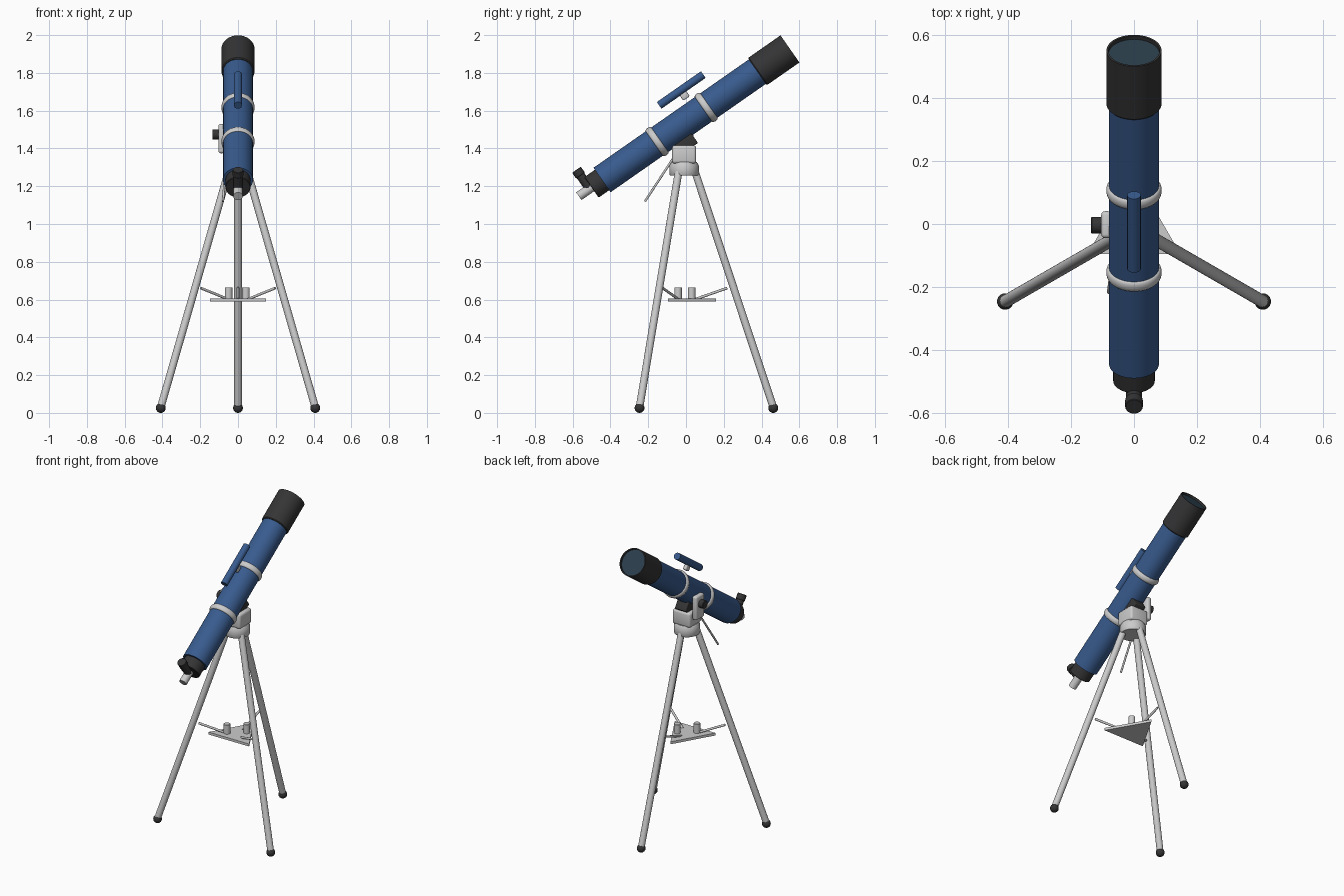
import bpy, bmesh, math
from mathutils import Vector, Matrix

if "Cube" in bpy.data.objects:
    bpy.data.objects.remove(bpy.data.objects["Cube"])

def material(name, rgb):
    m = bpy.data.materials.new(name)
    m.diffuse_color = (*rgb, 1)
    m.use_nodes = True
    m.node_tree.nodes["Principled BSDF"].inputs["Base Color"].default_value = m.diffuse_color
    return m

BLUE = material("blue_paint", (0.04, 0.105, 0.27))
BLACK = material("black_plastic", (0.035, 0.035, 0.037))
GLASS = material("lens_glass", (0.025, 0.05, 0.075))

# Frame of the tilted optical tube: local y runs along the tube, local z is its upper side
TILT = Matrix.Translation((0, 0, 1.543)) @ Matrix.Rotation(math.radians(34.9), 4, 'X')

def on_tube(t, n=0, x=0):
    return TILT @ Vector((x, t, n))

def finish(name, bm, mat, smooth=True):
    bmesh.ops.remove_doubles(bm, verts=bm.verts, dist=1e-5)
    bmesh.ops.recalc_face_normals(bm, faces=bm.faces)
    me = bpy.data.meshes.new(name)
    bm.to_mesh(me)
    bm.free()
    ob = bpy.data.objects.new(name, me)
    bpy.context.collection.objects.link(ob)
    if mat:
        me.materials.append(mat)
    if smooth:
        bpy.ops.object.select_all(action='DESELECT')
        ob.select_set(True)
        bpy.context.view_layer.objects.active = ob
        bpy.ops.object.shade_smooth_by_angle(angle=math.radians(35))
    return ob

def lathe(name, profile, origin, axis, mat=None, n=48, closed=False):
    """Turn a (radius, height) profile about an axis."""
    bm = bmesh.new()
    frame = Matrix.Translation(origin) @ Vector(axis).to_track_quat('Z', 'Y').to_matrix().to_4x4()
    rings = [[bm.verts.new(frame @ Vector((r * math.cos(k * math.tau / n), r * math.sin(k * math.tau / n), h)))
              for k in range(n)] for r, h in profile]
    pairs = list(zip(rings, rings[1:])) + ([(rings[-1], rings[0])] if closed else [])
    for a, b in pairs:
        for k in range(n):
            j = (k + 1) % n
            bm.faces.new((a[k], a[j], b[j], b[k]))
    return finish(name, bm, mat)

def rod(name, a, b, r, mat=None, n=24, r2=None, chamfer=0.0):
    a, b = Vector(a), Vector(b)
    L, r2, c = (b - a).length, r2 or r, chamfer
    return lathe(name, [(0, 0), (r - c, 0), (r, c), (r2, L - c), (r2 - c, L), (0, L)], a, b - a, mat, n)

def block(name, size, matrix, mat=None, bevel=0.012):
    bm = bmesh.new()
    bmesh.ops.create_cube(bm, size=1, matrix=matrix @ Matrix.Diagonal((*size, 1)))
    bmesh.ops.bevel(bm, geom=bm.edges[:], offset=bevel, segments=3, profile=0.5, affect='EDGES')
    return finish(name, bm, mat)

D = TILT.to_3x3() @ Vector((0, 1, 0))

# Main tube and dew shield with recessed lens
rod("main_tube", on_tube(-0.542), on_tube(0.48), 0.079, BLUE, 64)
lathe("dew_shield", [(0, 0), (0.083, 0), (0.0875, 0.005), (0.0875, 0.21), (0.081, 0.21), (0.081, 0.19), (0, 0.19)],
      on_tube(0.461), D, BLACK, 64)
rod("front_lens", on_tube(0.645), on_tube(0.658), 0.0808, GLASS, 64)

# Tube rings with rounded section
for label, t in (("front", 0.130), ("rear", -0.187)):
    prof = [(0.077, -0.018)] + [(0.079 + 0.009 * math.cos(a), 0.018 * math.sin(a))
            for a in [math.radians(d) for d in range(-90, 91, 20)]] + [(0.077, 0.018)]
    lathe(label + "_tube_ring", prof, on_tube(t), D, None, 64, closed=True)

# Focuser, draw tube and eyepiece
rod("focuser", on_tube(-0.61), on_tube(-0.53), 0.066, BLACK, 48, chamfer=0.003)
rod("draw_tube", on_tube(-0.692), on_tube(-0.60), 0.025, None, 32)
rod("eyepiece_barrel", on_tube(-0.622), on_tube(-0.622, 0.10), 0.024, BLACK, 32)
rod("eyepiece_cup", on_tube(-0.622, 0.085), on_tube(-0.622, 0.122), 0.028, BLACK, 32, chamfer=0.002)

# Finder scope on its bracket
rod("finder_scope", on_tube(-0.068, 0.151), on_tube(0.217, 0.151), 0.0215, BLUE, 32)
block("finder_bracket", (0.024, 0.042, 0.034), TILT @ Matrix.Translation((0, 0.072, 0.115)), None, 0.007)

# Mount head: saddle, body, side arm, knob, control rod
block("saddle", (0.08, 0.11, 0.065), TILT @ Matrix.Translation((0, -0.068, -0.097)), BLACK, 0.006)
block("mount_body", (0.13, 0.127, 0.096), Matrix.Translation((0, -0.01, 1.368)), None, 0.014)
block("altitude_arm", (0.034, 0.085, 0.155), Matrix.Translation((-0.087, -0.002, 1.452)), None, 0.012)
rod("altitude_knob", (-0.136, -0.004, 1.474), (-0.095, -0.004, 1.474), 0.026, BLACK, 32, chamfer=0.002)
rod("control_rod", (-0.06, -0.06, 1.36), (-0.08, -0.217, 1.12), 0.006, None, 16)

# Tripod hub
CY = -0.01
lathe("tripod_hub", [(0, 0), (0.074, 0), (0.078, 0.006), (0.078, 0.052), (0.068, 0.07), (0, 0.07)],
      (0, CY, 1.257), (0, 0, 1))

# Legs, feet and tray braces, three times round
for label, deg in (("back", 90), ("left", 210), ("right", 330)):
    ca, sa = math.cos(math.radians(deg)), math.sin(math.radians(deg))
    def at(r, z):
        return (r * ca, CY + r * sa, z)
    rod(label + "_leg", at(0.472, 0.03), at(0.057, 1.28), 0.02, None, 24)
    bm = bmesh.new()
    bmesh.ops.create_uvsphere(bm, u_segments=24, v_segments=14, radius=0.026,
                              matrix=Matrix.Translation(at(0.472, 0.026)))
    finish(label + "_foot", bm, BLACK)
    rod(label + "_tray_brace", at(0.06, 0.602), at(0.228, 0.661), 0.007, None, 12)

# Triangular accessory tray with two spare eyepieces
bm = bmesh.new()
bmesh.ops.create_cone(bm, cap_ends=True, segments=3, radius1=0.17, radius2=0.17, depth=0.016,
                      matrix=Matrix.Translation((0, CY, 0.597)) @ Matrix.Rotation(math.radians(90), 4, 'Z'))
top = max(bm.verts, key=lambda v: v.co.y)
turn = math.atan2(top.co.y - CY, top.co.x)
nearest = min((math.radians(90 + 120 * k) for k in range(3)), key=lambda a: abs(a - turn))
bmesh.ops.rotate(bm, verts=bm.verts, cent=(0, CY, 0), matrix=Matrix.Rotation(nearest - turn, 3, 'Z'))
finish("accessory_tray", bm, None, smooth=False)
for k, (x, y) in enumerate(((-0.05, -0.042), (0.042, 0.03))):
    rod("spare_eyepiece_%d" % (k + 1), (x, y, 0.603), (x, y, 0.665), 0.02, None, 24, chamfer=0.002)
